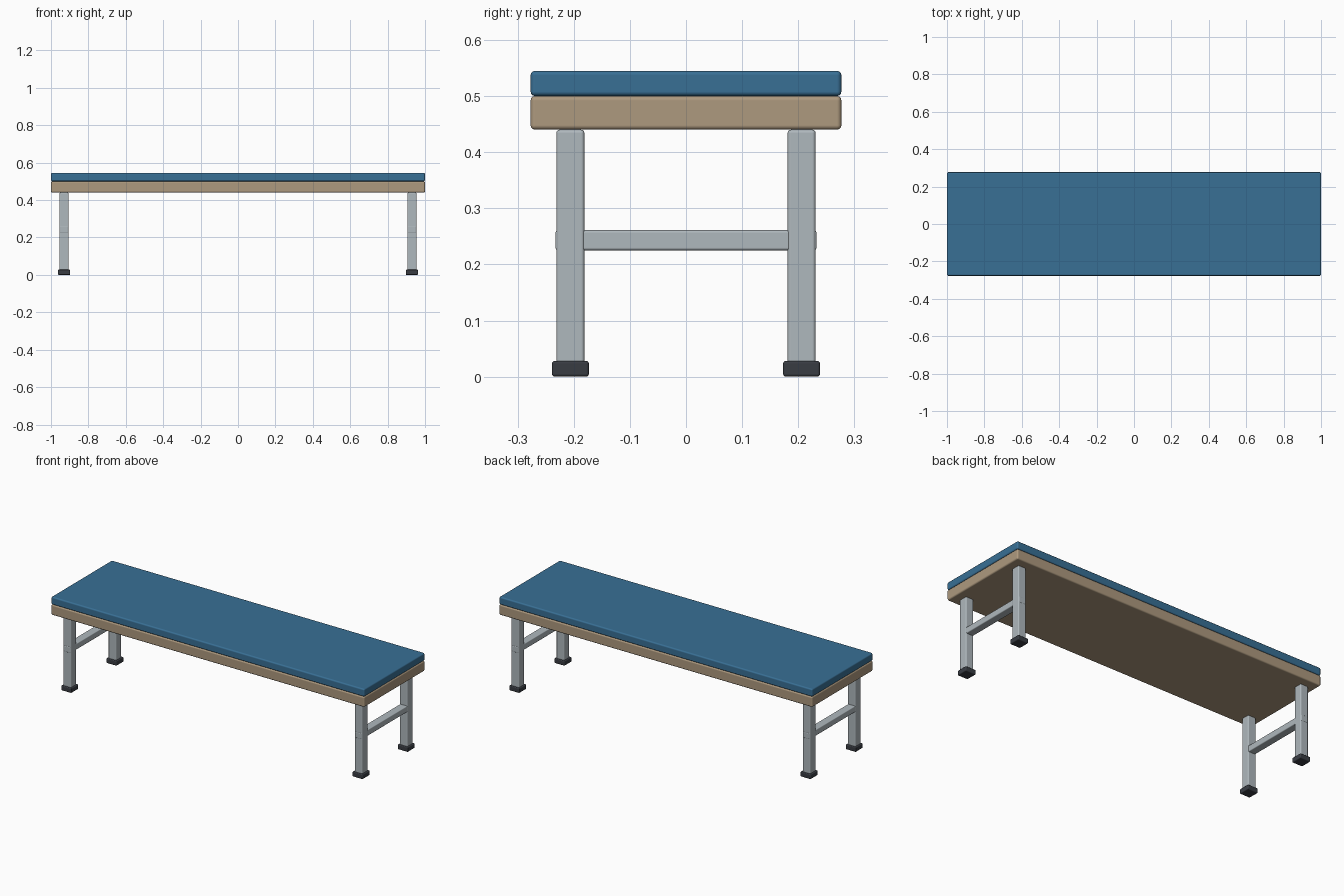
import bpy

if "Cube" in bpy.data.objects:
    bpy.data.objects.remove(bpy.data.objects["Cube"])


def material(name, color):
    m = bpy.data.materials.new(name)
    m.diffuse_color = color
    m.use_nodes = True
    m.node_tree.nodes["Principled BSDF"].inputs["Base Color"].default_value = m.diffuse_color
    return m


BLUE = material("blue_vinyl", (0.04, 0.16, 0.30, 1))
WOOD = material("wood", (0.42, 0.32, 0.21, 1))
STEEL = material("steel", (0.43, 0.48, 0.51, 1))
RUBBER = material("rubber", (0.04, 0.045, 0.055, 1))


def box(name, x, y, z, mat, bevel):
    """Rounded box spanning the given (min, max) ranges."""
    loc = [(a + b) / 2 for a, b in (x, y, z)]
    bpy.ops.mesh.primitive_cube_add(size=1, location=loc)
    ob = bpy.context.object
    ob.name = name
    ob.scale = [b - a for a, b in (x, y, z)]
    bpy.ops.object.transform_apply(location=False, rotation=False, scale=True)
    ob.data.materials.append(mat)
    bpy.ops.object.shade_smooth_by_angle()
    mod = ob.modifiers.new("rounded_edges", 'BEVEL')
    mod.width = bevel
    mod.segments = 3
    mod.harden_normals = True
    return ob


def around(c, half):
    return (c - half, c + half)


# Seat: padded top on a wooden frame
box("cushion", (-1, 1), (-0.277, 0.277), (0.5, 0.545), BLUE, 0.008)
box("seat_frame", (-1, 1), (-0.277, 0.277), (0.44, 0.5), WOOD, 0.008)

# Leg pairs at both ends, each with a cross rail and rubber feet
for end, x in (("left", -0.93), ("right", 0.93)):
    for side, y in (("front", -0.206), ("back", 0.206)):
        box(f"{end}_{side}_leg", around(x, 0.025), around(y, 0.025), (0.008, 0.44), STEEL, 0.006)
        box(f"{end}_{side}_foot", around(x, 0.033), around(y, 0.033), (0, 0.028), RUBBER, 0.005)
    box(f"{end}_cross_rail", around(x, 0.023), (-0.2325, 0.2325), (0.225, 0.261), STEEL, 0.005)
